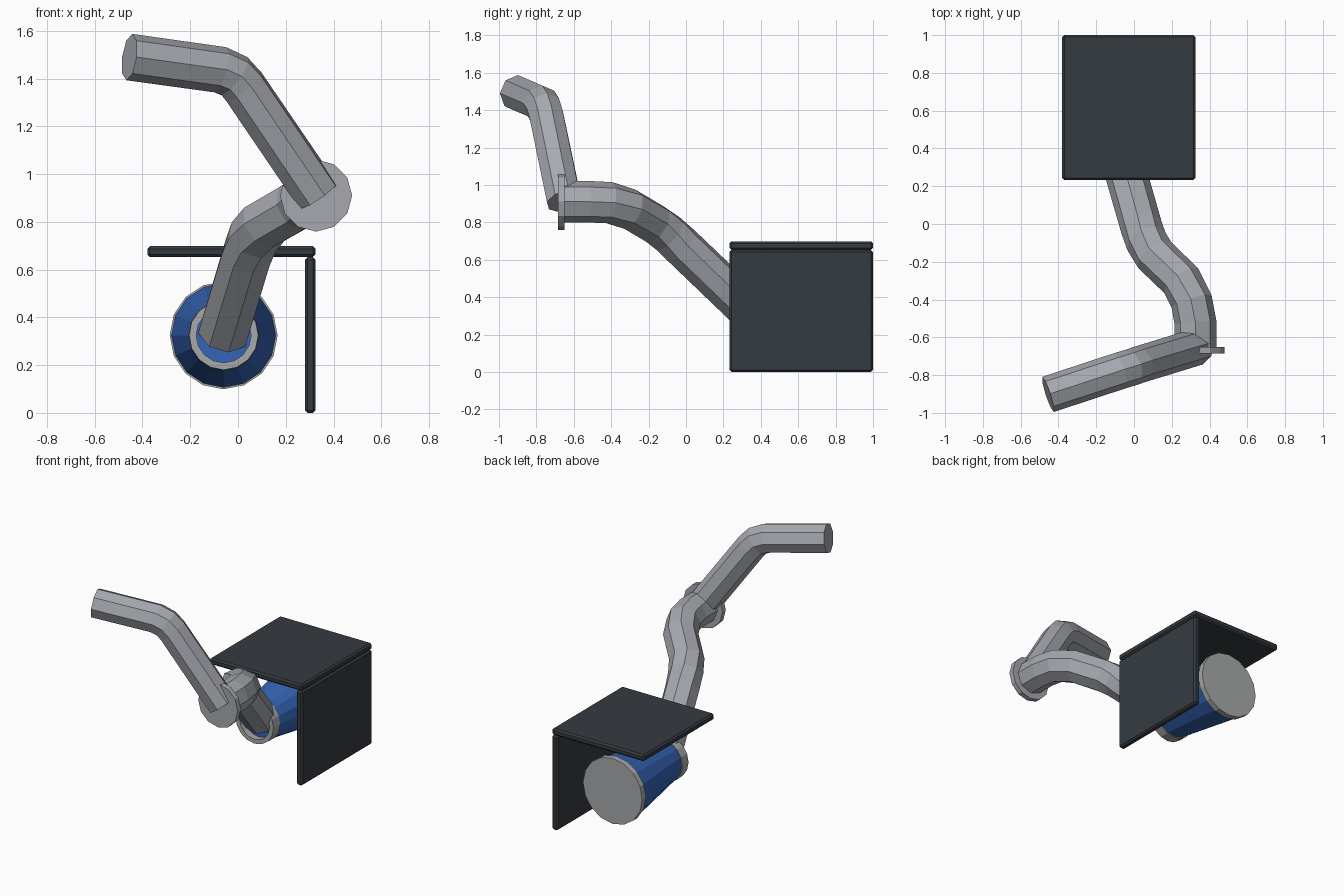
import bpy, bmesh, math
from mathutils import Vector

if "Cube" in bpy.data.objects:
    bpy.data.objects.remove(bpy.data.objects["Cube"])


def material(name, rgb):
    m = bpy.data.materials.new(name)
    m.diffuse_color = (*rgb, 1)
    m.use_nodes = True
    m.node_tree.nodes["Principled BSDF"].inputs["Base Color"].default_value = m.diffuse_color
    return m


STEEL = material("steel grey", (0.38, 0.395, 0.43))
RING = material("neutral grey", (0.39, 0.395, 0.40))
BLUE = material("blue", (0.035, 0.13, 0.47))
DARK = material("dark slate", (0.036, 0.044, 0.053))


def finish(name, bm, mat):
    bmesh.ops.recalc_face_normals(bm, faces=bm.faces)
    me = bpy.data.meshes.new(name)
    bm.to_mesh(me)
    bm.free()
    me.materials.append(mat)
    ob = bpy.data.objects.new(name, me)
    bpy.context.collection.objects.link(ob)
    return ob


def plate(name, lo, hi, mat):
    """Chamfered box between two corners."""
    bm = bmesh.new()
    bmesh.ops.create_cube(bm, size=1)
    for v in bm.verts:
        v.co = [hi[i] if v.co[i] > 0 else lo[i] for i in range(3)]
    bmesh.ops.bevel(bm, geom=bm.edges[:], offset=0.011, segments=1, affect='EDGES')
    return finish(name, bm, mat)


def skin(name, rings, mat, caps=True, closed=False):
    """Bridge a list of point rings."""
    bm = bmesh.new()
    loops = [[bm.verts.new(p) for p in r] for r in rings]
    n = len(loops[0])
    pairs = list(zip(loops, loops[1:]))
    if closed:
        pairs.append((loops[-1], loops[0]))
    for a, b in pairs:
        for i in range(n):
            j = (i + 1) % n
            bm.faces.new((a[i], a[j], b[j], b[i]))
    if caps and not closed:
        bm.faces.new(loops[0])
        bm.faces.new(loops[-1])
    return finish(name, bm, mat)


def lathe(name, centre, profile, mat, sides, closed=False):
    """Revolve (y, radius) points about an axis parallel to y."""
    cx, cz = centre
    angles = [math.tau * i / sides for i in range(sides)]
    rings = [[(cx + r * math.cos(a), y, cz + r * math.sin(a)) for a in angles]
             for y, r in profile]
    return skin(name, rings, mat, closed=closed)


def tube(name, path, radius, mat, sides=8):
    """Sweep a regular polygon along a path."""
    pts = [Vector(p) for p in path]
    rings = []
    for i, p in enumerate(pts):
        d1 = (p - pts[i - 1]).normalized() if i else None
        d2 = (pts[i + 1] - p).normalized() if i < len(pts) - 1 else None
        t = ((d1 or d2) + (d2 or d1)).normalized()
        side = t.cross(Vector((0, 0, 1))).normalized()
        up = side.cross(t)
        rings.append([p + radius * (math.cos(a) * side + math.sin(a) * up)
                      for a in (math.tau * k / sides for k in range(sides))])
    return skin(name, rings, mat)


# L-shaped cover
plate("top_cover", (-0.38, 0.232, 0.653), (0.325, 1.0, 0.698), DARK)
plate("side_cover", (0.28, 0.232, 0.0), (0.325, 1.0, 0.652), DARK)

# Tapered drum with its grey back plate and front collar
AXIS = (-0.06, 0.325)
lathe("drum_body", AXIS, [(0.31, 0.138), (0.85, 0.219)], BLUE, 16)
lathe("drum_back_plate", AXIS, [(0.845, 0.226), (0.885, 0.226)], RING, 16)
lathe("drum_collar", AXIS,
      [(0.265, 0.115), (0.265, 0.145), (0.335, 0.148), (0.335, 0.115)],
      RING, 16, closed=True)

# Lower arm, joint disc, upper arm
tube("lower_arm", [(-0.06, 0.33, 0.335), (0.04, -0.02, 0.67), (0.065, -0.09, 0.735),
                   (0.11, -0.165, 0.79), (0.25, -0.30, 0.87), (0.305, -0.41, 0.905),
                   (0.325, -0.52, 0.91), (0.325, -0.66, 0.91)], 0.111, STEEL)
lathe("joint_disc", (0.327, 0.91), [(-0.685, 0.151), (-0.65, 0.151)], STEEL, 12)
tube("upper_arm", [(0.335, -0.65, 0.91), (0.025, -0.745, 1.365), (-0.015, -0.759, 1.41),
                   (-0.075, -0.777, 1.437), (-0.455, -0.902, 1.49)], 0.098, STEEL)
